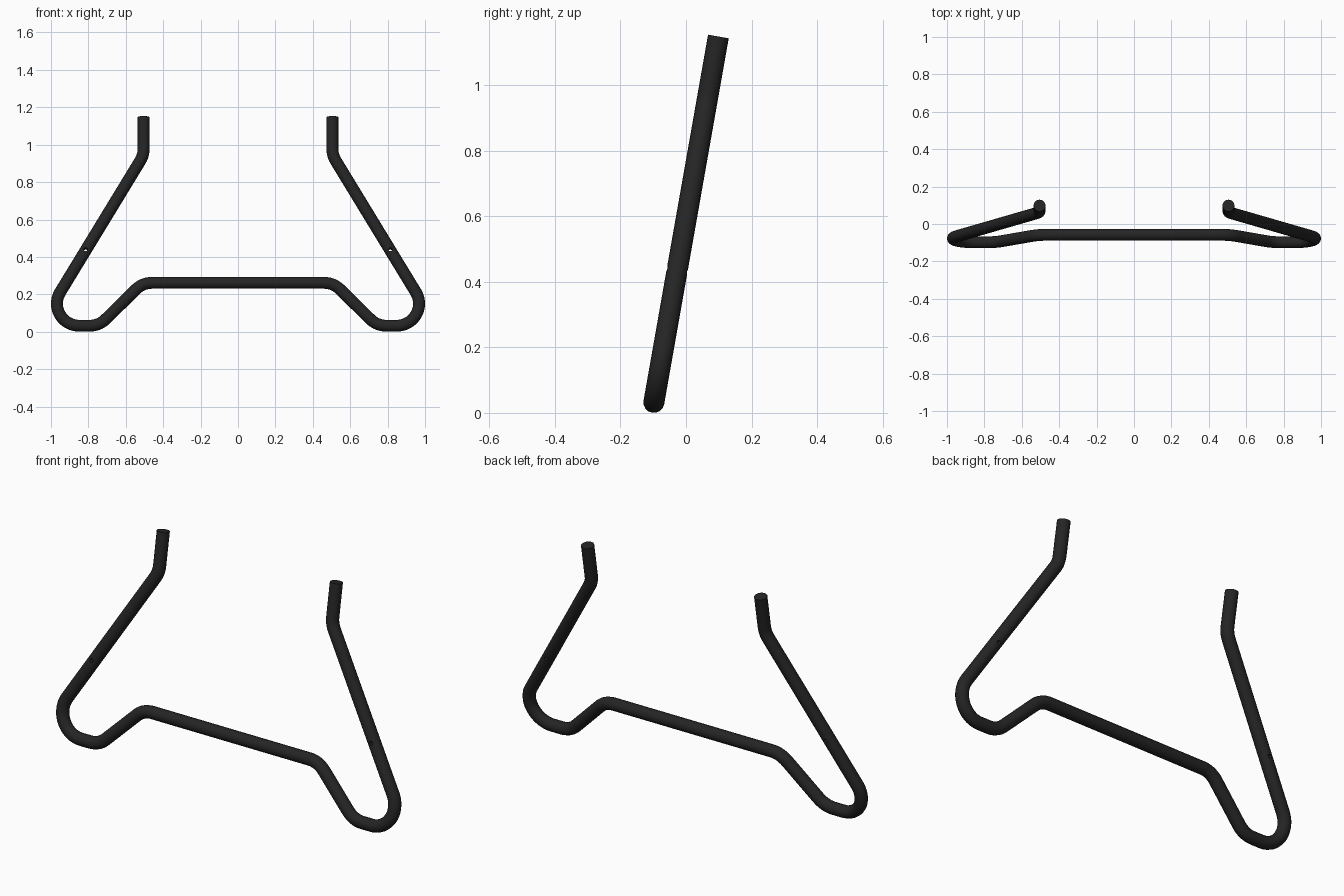
import bpy
import math
from mathutils import Vector

if "Cube" in bpy.data.objects:
    bpy.data.objects.remove(bpy.data.objects["Cube"])

RADIUS = 0.032
TILT = math.radians(10)
BEND = 0.12


def to_world(x, s):
    # the bent tube lies in one plane leaning back by TILT
    return Vector((x, -0.098 + s * math.sin(TILT), RADIUS + s * math.cos(TILT)))


def fillet(points, radius, step=math.radians(6)):
    # replace every inner corner with an arc
    out = [points[0]]
    for a, p, b in zip(points, points[1:], points[2:]):
        u, v = (a - p).normalized(), (b - p).normalized()
        turn = math.pi - u.angle(v)
        t = radius * math.tan(turn / 2)
        centre = p + (u + v).normalized() * radius / math.cos(turn / 2)
        r0 = p + u * t - centre
        d = -u
        n = max(3, round(turn / step))
        for i in range(n + 1):
            k = turn * i / n
            out.append(centre + r0 * math.cos(k) + d * radius * math.sin(k))
    return out + [points[-1]]


def activate(obj):
    bpy.ops.object.select_all(action='DESELECT')
    obj.select_set(True)
    bpy.context.view_layer.objects.active = obj


# Half path (x, distance up the plane), mirrored for the other side
half = [(0.505, 1.133), (0.505, 0.925), (1.06, 0.0), (0.743, 0.0), (0.51, 0.233)]
corners = half + [(-x, s) for x, s in reversed(half)]
path = fillet([to_world(x, s) for x, s in corners], BEND)

# Bent tube frame
curve = bpy.data.curves.new("tube_frame", 'CURVE')
curve.dimensions = '3D'
curve.bevel_depth = RADIUS
curve.bevel_resolution = 6
curve.use_fill_caps = True
spline = curve.splines.new('POLY')
spline.points.add(len(path) - 1)
for point, co in zip(spline.points, path):
    point.co = (*co, 1)
frame = bpy.data.objects.new("tube_frame", curve)
bpy.context.collection.objects.link(frame)
activate(frame)
bpy.ops.object.convert(target='MESH')
frame = bpy.context.object

# Small bolt hole through each slanted side
for side in (-1, 1):
    bpy.ops.mesh.primitive_cylinder_add(
        vertices=16, radius=0.01, depth=0.2,
        location=to_world(side * 0.815, 0.409),
        rotation=(math.pi / 2 - TILT, 0, 0))
    cutter = bpy.context.object
    cutter.name = "hole_cutter"
    cutter.hide_render = True
    mod = frame.modifiers.new("bolt_hole", 'BOOLEAN')
    mod.operation = 'DIFFERENCE'
    mod.solver = 'EXACT'
    mod.object = cutter
    activate(frame)
    bpy.ops.object.modifier_apply(modifier=mod.name)
    bpy.data.objects.remove(cutter)

# Black finish and smooth shading
black = bpy.data.materials.new("black_paint")
black.diffuse_color = (0.018, 0.018, 0.018, 1)
black.use_nodes = True
black.node_tree.nodes["Principled BSDF"].inputs["Base Color"].default_value = black.diffuse_color
frame.data.materials.clear()
frame.data.materials.append(black)
activate(frame)
bpy.ops.object.shade_smooth_by_angle(angle=math.radians(35))
